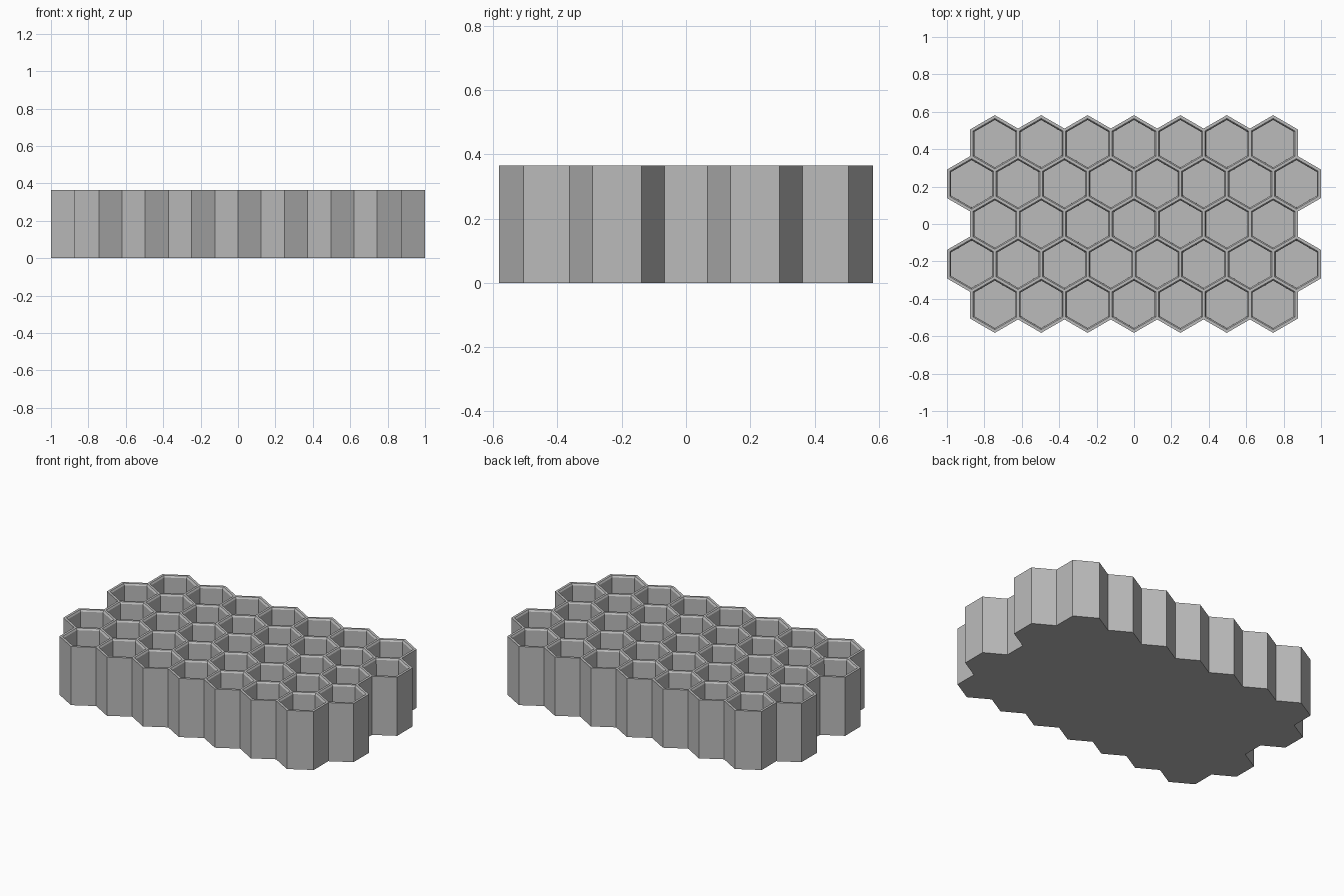
import bpy
import bmesh
import math
from mathutils import Vector

if "Cube" in bpy.data.objects:
    bpy.data.objects.remove(bpy.data.objects["Cube"], do_unlink=True)

PITCH = 0.248      # distance between neighbouring cells
HEIGHT = 0.365
HALF_WALL = 0.007
CHAMFER = 0.007
FLOOR = 0.015
RADIUS = PITCH / math.sqrt(3)

grey = bpy.data.materials.new("plain grey")
grey.use_nodes = True
colour = (0.5, 0.5, 0.5, 1)
grey.diffuse_color = colour
grey.node_tree.nodes["Principled BSDF"].inputs["Base Color"].default_value = colour

bm = bmesh.new()

# Tiled hexagons: alternating rows of seven and eight cells
for row in range(-2, 3):
    count = 8 if row % 2 else 7
    for i in range(count):
        cx = (i - (count - 1) / 2) * PITCH
        cy = row * RADIUS * 1.5
        corners = [math.radians(30 + 60 * k) for k in range(6)]
        bm.faces.new([bm.verts.new((cx + RADIUS * math.cos(a),
                                    cy + RADIUS * math.sin(a), HEIGHT))
                      for a in corners])
bmesh.ops.remove_doubles(bm, verts=bm.verts[:], dist=0.001)
cells = bm.faces[:]


def extrude_rim():
    rim = [e for e in bm.edges if e.is_boundary]
    new = bmesh.ops.extrude_edge_only(bm, edges=rim)["geom"]
    return [g for g in new if isinstance(g, bmesh.types.BMVert)]


# Outer half of the perimeter wall
outward = {}
for v in bm.verts:
    if v.is_boundary:
        middle = sum((f.calc_center_median() for f in v.link_faces), Vector())
        outward[v] = (v.co - middle / len(v.link_faces)).normalized()
directions = [(v.co.copy(), d) for v, d in outward.items()]
for v in extrude_rim():
    d = min(directions, key=lambda pair: (pair[0] - v.co).length)[1]
    v.co += d * (HALF_WALL + 0.001) * 2 / math.sqrt(3)

# Outside walls and base
for v in extrude_rim():
    v.co.z = 0
bmesh.ops.edgeloop_fill(bm, edges=[e for e in bm.edges if e.is_boundary])

# Flat rim, chamfered lip and deep pocket of every cell
for inset, level in ((HALF_WALL, HEIGHT), (CHAMFER, HEIGHT - 0.01), (0.0005, FLOOR)):
    bmesh.ops.inset_individual(bm, faces=cells, thickness=inset, use_even_offset=True)
    for face in cells:
        for v in face.verts:
            v.co.z = level

bmesh.ops.recalc_face_normals(bm, faces=bm.faces[:])
mesh = bpy.data.meshes.new("honeycomb_tray")
bm.to_mesh(mesh)
bm.free()
mesh.materials.append(grey)
tray = bpy.data.objects.new("honeycomb_tray", mesh)
bpy.context.collection.objects.link(tray)
